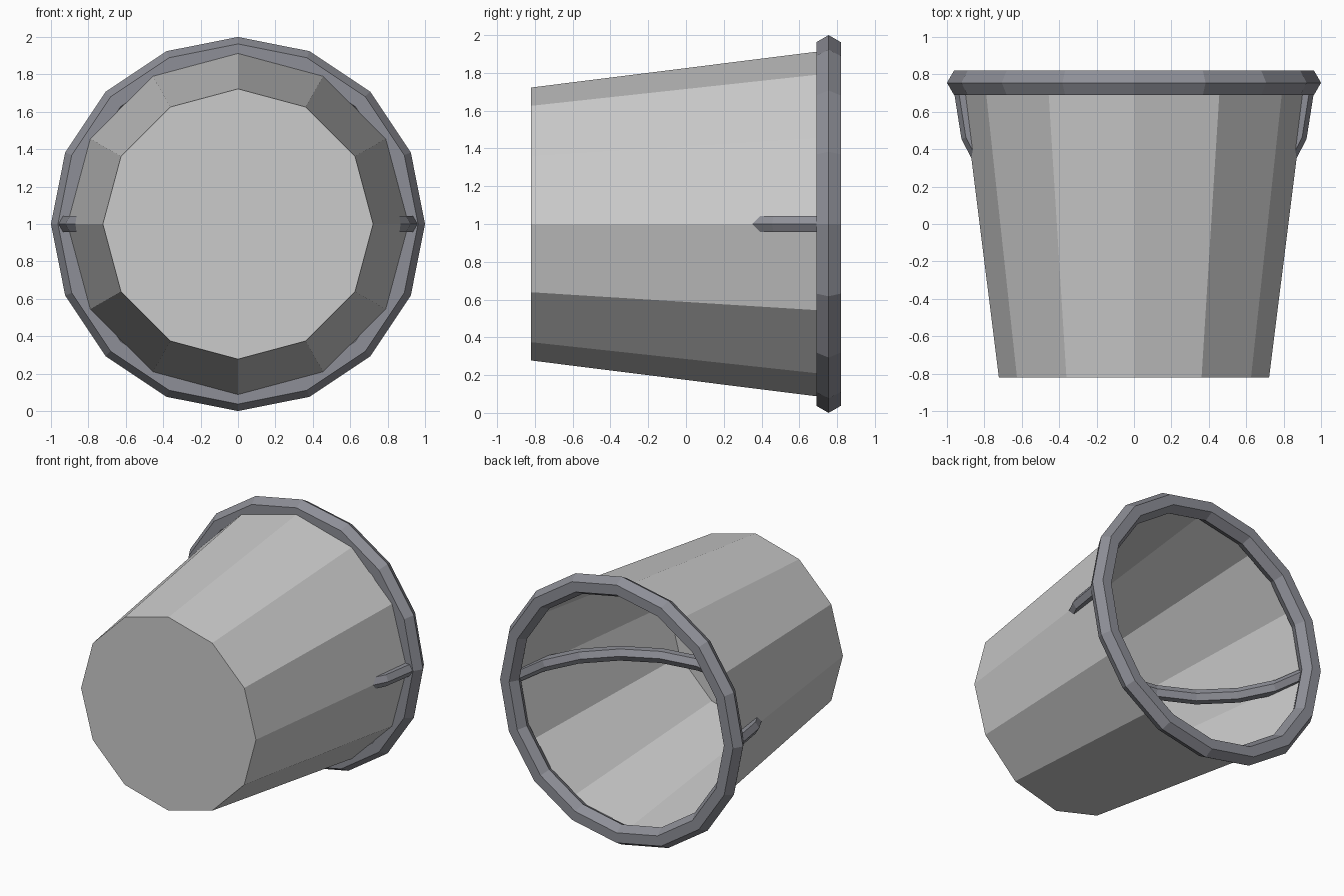
import bpy, bmesh, math

if "Cube" in bpy.data.objects:
    bpy.data.objects.remove(bpy.data.objects["Cube"])

RIM_Y = 0.755      # plane of the open end
BASE_Y = -0.82     # closed end

dark = bpy.data.materials.new("dark_grey")
dark.diffuse_color = (0.27, 0.275, 0.31, 1)
dark.use_nodes = True
dark.node_tree.nodes["Principled BSDF"].inputs["Base Color"].default_value = dark.diffuse_color


def add_torus(name, segments, major, minor, rotation=(0, 0, 0)):
    """Hexagonal-section ring centred on the open end."""
    bpy.ops.mesh.primitive_torus_add(
        major_segments=segments, minor_segments=6,
        major_radius=major, minor_radius=minor,
        location=(0, RIM_Y, 1), rotation=rotation)
    ob = bpy.context.object
    ob.name = name
    ob.data.materials.append(dark)
    return ob


def prune(ob, test, kind):
    """Delete the geometry of ob that passes the test."""
    bm = bmesh.new()
    bm.from_mesh(ob.data)
    items = bm.faces if kind == 'FACES_ONLY' else bm.verts
    bmesh.ops.delete(bm, geom=[e for e in items if test(e)], context=kind)
    bm.to_mesh(ob.data)
    bm.free()


# Tapered bucket body lying on its side, open at the back
bpy.ops.mesh.primitive_cone_add(
    vertices=12, radius1=0.7225, radius2=0.92, depth=RIM_Y - BASE_Y,
    location=(0, (RIM_Y + BASE_Y) / 2, 1), rotation=(-math.pi / 2, 0, 0))
body = bpy.context.object
body.name = "bucket_body"
prune(body, lambda f: f.normal.z > 0.9, 'FACES_ONLY')

# Rim around the opening
add_torus("rim", 16, 0.925, 0.075, (math.pi / 2, 0, 0))

# Half-ring handle folded into the bucket, poking through the side walls
handle = add_torus("handle", 20, 0.92, 0.05)
prune(handle, lambda v: v.co.y > 0.001, 'VERTS')
